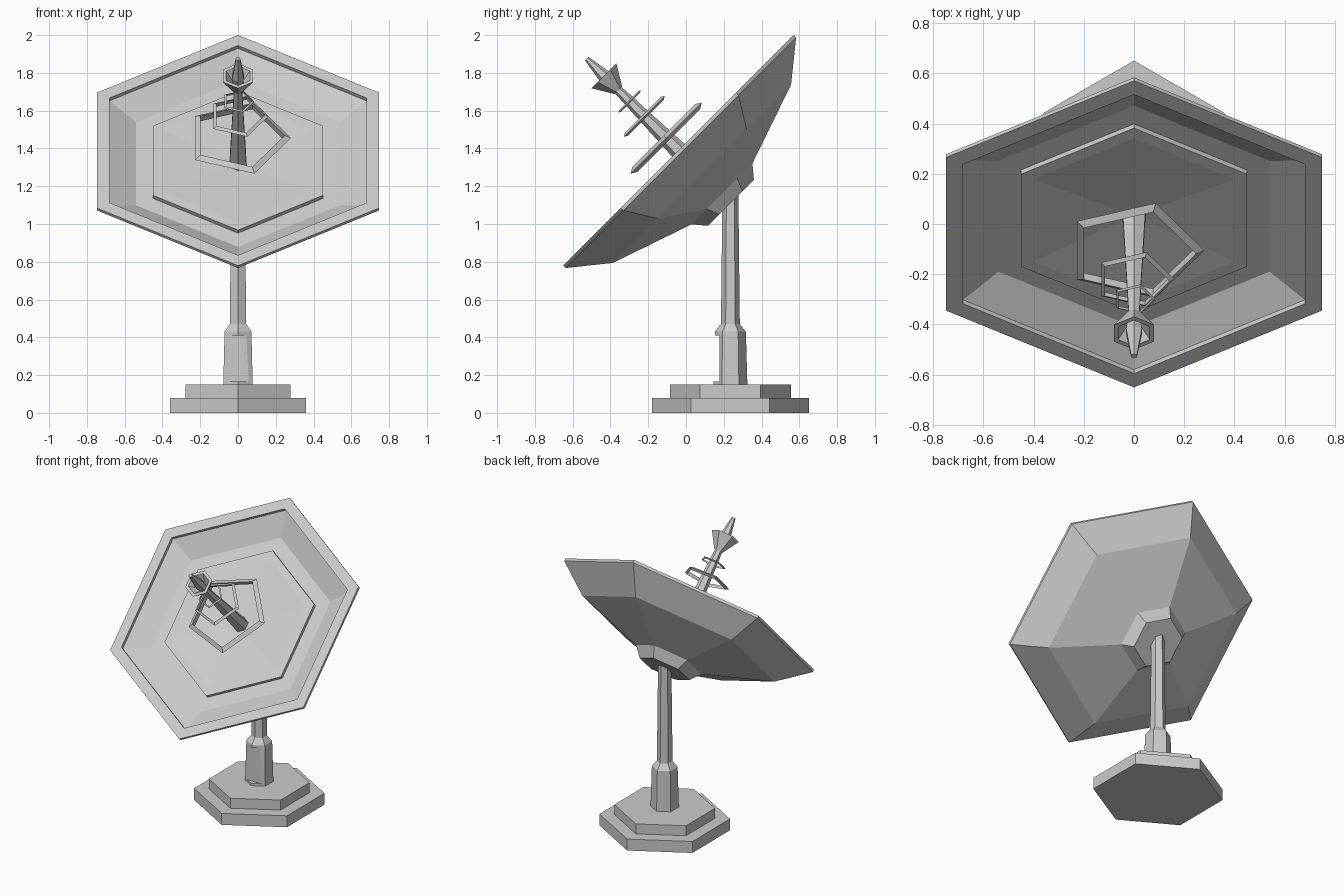
import bpy, bmesh
from math import pi, sin, cos
from mathutils import Matrix

cube = bpy.data.objects.get("Cube")
if cube:
    bpy.data.objects.remove(cube, do_unlink=True)

grey = bpy.data.materials.new("light_grey")
grey.use_nodes = True
grey.diffuse_color = (0.6, 0.6, 0.6, 1)
grey.node_tree.nodes["Principled BSDF"].inputs["Base Color"].default_value = (0.6, 0.6, 0.6, 1)

SIDES = 6
POLE_Y = 0.235
UPRIGHT = Matrix.Translation((0, POLE_Y, 0))
DISH = Matrix.Translation((0, -0.04, 1.39)) @ Matrix.Rotation(pi / 4, 4, 'X')


def lathe(name, profile, place, sides=SIDES, start=pi / 2, loop=False):
    """Spin (radius, height) points into a faceted solid, or a ring if loop."""
    bm = bmesh.new()
    rows = []
    for r, h in profile:
        angles = [start + 2 * pi * i / sides for i in range(sides)]
        rows.append([bm.verts.new((r * cos(a), r * sin(a), h)) for a in angles])
    pairs = list(zip(rows, rows[1:]))
    if loop:
        pairs.append((rows[-1], rows[0]))
    else:
        bm.faces.new(rows[0])
        bm.faces.new(rows[-1])
    for low, high in pairs:
        for i in range(sides):
            j = (i + 1) % sides
            bm.faces.new((low[i], low[j], high[j], high[i]))
    bmesh.ops.recalc_face_normals(bm, faces=bm.faces)
    bm.transform(place)
    mesh = bpy.data.meshes.new(name)
    bm.to_mesh(mesh)
    bm.free()
    mesh.materials.append(grey)
    obj = bpy.data.objects.new(name, mesh)
    bpy.context.collection.objects.link(obj)
    return obj


# Stepped hexagonal base
lathe("base_lower", [(0.415, 0), (0.415, 0.08)], UPRIGHT)
lathe("base_upper", [(0.32, 0.08), (0.32, 0.15)], UPRIGHT)

# Pole foot with collar, and a flat hatch cut into its front corner
foot = lathe("pole_foot", [(0.09, 0.15), (0.082, 0.43), (0.05, 0.47)], UPRIGHT)
bpy.ops.mesh.primitive_cube_add(size=1, location=(0, 0.08, 0.288))
cutter = bpy.context.object
cutter.name = "hatch_cutter"
cutter.scale = (0.3, 0.196, 0.245)
cutter.hide_render = True
cut = foot.modifiers.new("hatch", 'BOOLEAN')
cut.operation = 'DIFFERENCE'
cut.solver = 'EXACT'
cut.object = cutter
bpy.context.view_layer.objects.active = foot
bpy.ops.object.modifier_apply(modifier=cut.name)
bpy.data.objects.remove(cutter, do_unlink=True)

lathe("pole", [(0.05, 0.46), (0.042, 1.18)], UPRIGHT)

# Dish shell: hub, back, rim, inner slope and raised centre panel
lathe("dish", [
    (0.172, -0.393), (0.228, -0.326), (0.667, -0.176), (0.863, -0.018),
    (0.863, 0), (0.785, 0), (0.785, -0.022), (0.623, -0.1), (0.52, -0.1),
    (0.52, -0.077), (0.462, -0.077), (0.06, -0.1)], DISH)

# Feed mast with pointed tip and open funnel
lathe("feed_mast", [(0.052, -0.1), (0.024, 0.46), (0.036, 0.55), (0.013, 0.687)], DISH)
lathe("feed_funnel", [(0.028, 0.45), (0.093, 0.558), (0.072, 0.558), (0.022, 0.49)],
      DISH, loop=True)

# Five-sided rings with triangular section, shrinking along the mast
for number, (radius, height) in enumerate([(0.28, 0.092), (0.161, 0.255), (0.087, 0.366)], 1):
    minor = radius * 0.079
    section = [(radius - minor + minor * cos(a), height + minor * sin(a))
               for a in (0, 2 * pi / 3, 4 * pi / 3)]
    lathe(f"feed_ring_{number}", section, DISH, sides=5, start=0, loop=True)
